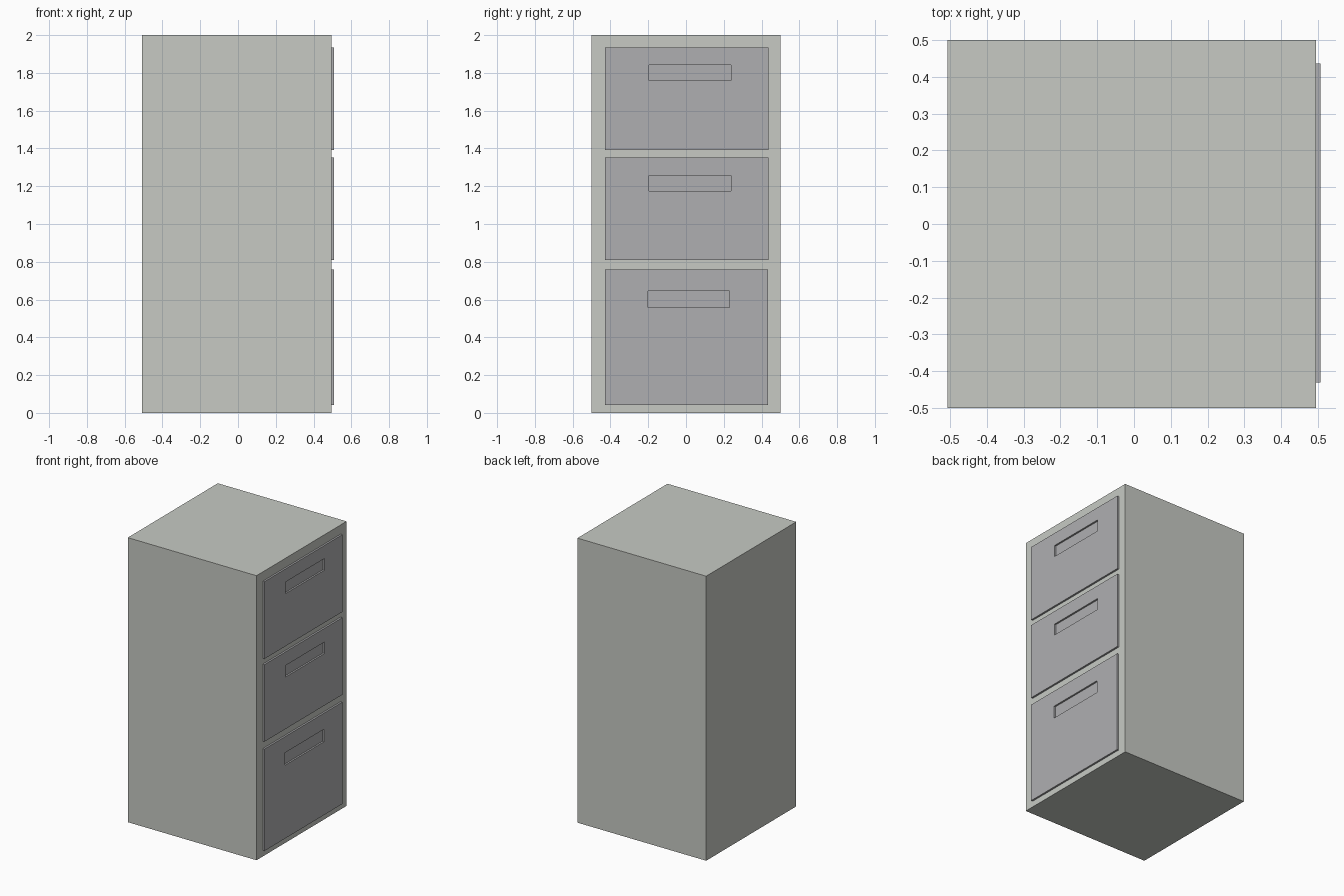
import bpy, bmesh

if "Cube" in bpy.data.objects:
    bpy.data.objects.remove(bpy.data.objects["Cube"])

BODY_BACK, BODY_FACE, FRONT = -0.507, 0.494, 0.507


def material(name, rgb):
    m = bpy.data.materials.new(name)
    m.diffuse_color = (*rgb, 1)
    m.use_nodes = True
    m.node_tree.nodes["Principled BSDF"].inputs["Base Color"].default_value = m.diffuse_color
    return m


def stacked_loops(name, loops, mat):
    """Closed solid from rectangles (x, y0, y1, z0, z1) bridged in order and capped."""
    bm = bmesh.new()
    rings = [[bm.verts.new((x, y, z)) for y, z in
              ((y0, z0), (y1, z0), (y1, z1), (y0, z1))]
             for x, y0, y1, z0, z1 in loops]
    for a, b in zip(rings, rings[1:]):
        for i in range(4):
            j = (i + 1) % 4
            bm.faces.new((a[i], a[j], b[j], b[i]))
    bm.faces.new(rings[0][::-1])
    bm.faces.new(rings[-1])
    bmesh.ops.recalc_face_normals(bm, faces=bm.faces)
    me = bpy.data.meshes.new(name)
    bm.to_mesh(me)
    bm.free()
    me.materials.append(mat)
    ob = bpy.data.objects.new(name, me)
    bpy.context.collection.objects.link(ob)
    return ob


body_paint = material("body_paint", (0.57, 0.59, 0.55))
drawer_paint = material("drawer_paint", (0.43, 0.43, 0.44))

# Cabinet body
stacked_loops("cabinet_body", [(BODY_BACK, -0.5, 0.5, 0, 2),
                               (BODY_FACE, -0.5, 0.5, 0, 2)], body_paint)

# Drawer fronts, each with a shallow recessed handle slot: (panel, slot) as y0, y1, z0, z1
drawers = {
    "top": ((-0.43, 0.436, 1.392, 1.935), (-0.196, 0.238, 1.761, 1.843)),
    "middle": ((-0.43, 0.436, 0.81, 1.352), (-0.196, 0.238, 1.175, 1.256)),
    "bottom": ((-0.43, 0.435, 0.042, 0.758), (-0.20, 0.23, 0.557, 0.645)),
}
for name, (panel, slot) in drawers.items():
    stacked_loops(name + "_drawer_front", [(BODY_FACE - 0.004, *panel), (FRONT, *panel),
                                           (FRONT, *slot), (BODY_FACE + 0.001, *slot)],
                  drawer_paint)
